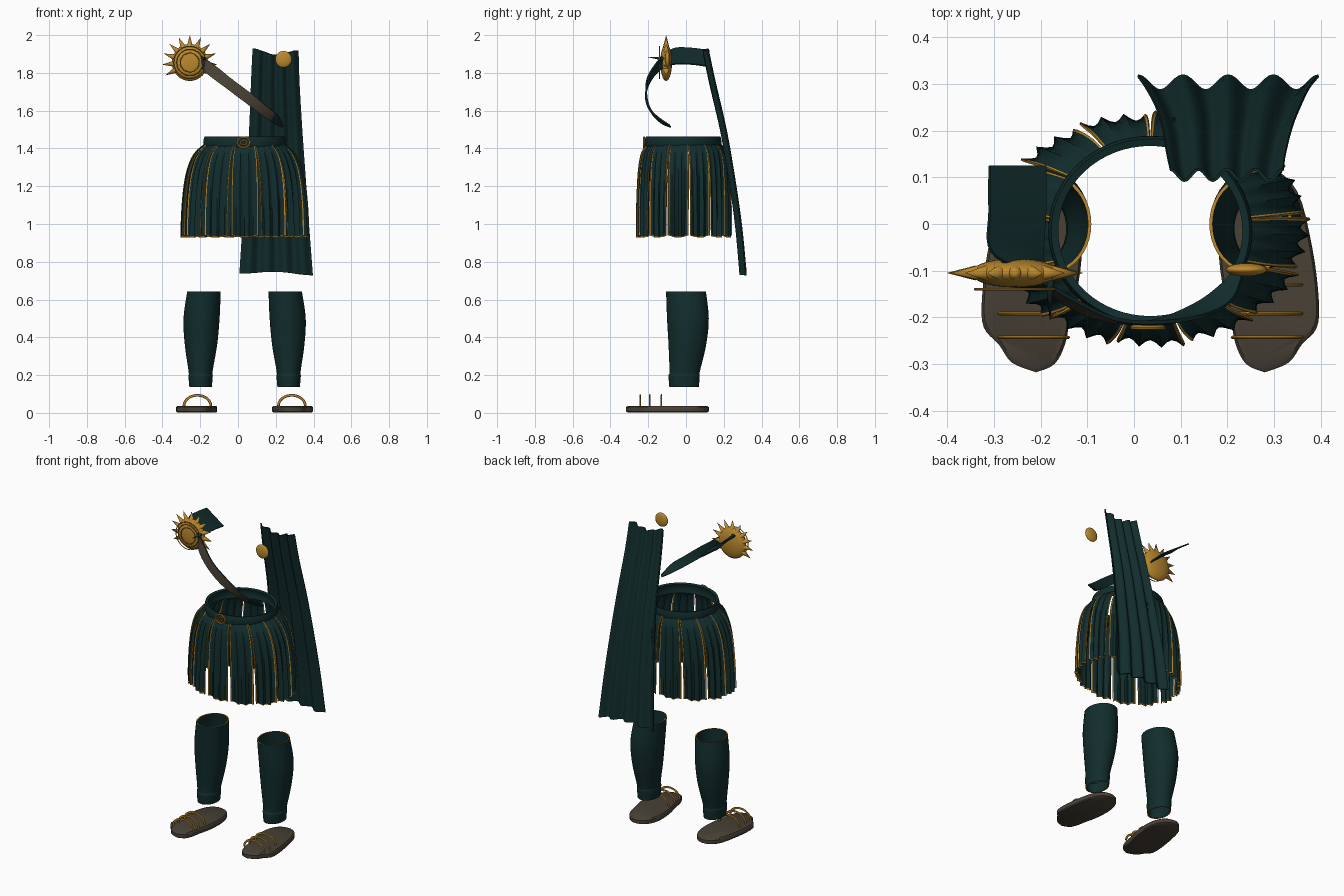
import bpy, bmesh, math
from mathutils import Vector, Matrix

if "Cube" in bpy.data.objects:
    bpy.data.objects.remove(bpy.data.objects["Cube"])

MID = 0.035          # mirror plane of the paired parts
TAU = 2 * math.pi


def material(name, rgb):
    m = bpy.data.materials.new(name)
    m.use_nodes = True
    m.diffuse_color = (*rgb, 1)
    m.node_tree.nodes["Principled BSDF"].inputs["Base Color"].default_value = (*rgb, 1)
    return m


TEAL = material("dark teal cloth", (0.006, 0.026, 0.026))
GOLD = material("gold", (0.5, 0.25, 0.028))
BROWN = material("brown leather", (0.065, 0.053, 0.037))


def finish(name, bm, mats, angle=40, solid=None):
    """Turn a bmesh into an object, thicken it and smooth it."""
    mesh = bpy.data.meshes.new(name)
    bm.to_mesh(mesh)
    bm.free()
    for m in mats:
        mesh.materials.append(m)
    ob = bpy.data.objects.new(name, mesh)
    bpy.context.collection.objects.link(ob)
    bpy.ops.object.select_all(action="DESELECT")
    ob.select_set(True)
    bpy.context.view_layer.objects.active = ob
    if solid:
        mod = ob.modifiers.new("thickness", "SOLIDIFY")
        for key, value in solid.items():
            setattr(mod, key, value)
        bpy.ops.object.modifier_apply(modifier=mod.name)
    bpy.ops.object.shade_smooth_by_angle(angle=math.radians(angle))
    return ob


def sample(rows, t):
    """Catmull-Rom through rows of equal length, t from 0 to 1."""
    s = t * (len(rows) - 1)
    i = min(int(s), len(rows) - 2)
    f = s - i
    a, b, c, d = (rows[max(0, min(len(rows) - 1, i + k))] for k in (-1, 0, 1, 2))
    return [q + f / 2 * (r - p + f * (2 * p - 5 * q + 4 * r - w + f * (3 * (q - r) + w - p)))
            for p, q, r, w in zip(a, b, c, d)]


def steps(n):
    return [i / n for i in range(n + 1)]


def surface(name, fn, us, vs, mats, thick, loop=False, rule=None, **solid):
    """Sheet of quads from fn(u, v), optionally closed along u."""
    bm = bmesh.new()
    if loop:
        us = us[:-1]
    grid = [[bm.verts.new(fn(u, v)) for v in vs] for u in us]
    for i in range(len(us) if loop else len(us) - 1):
        k = (i + 1) % len(us)
        for j in range(len(vs) - 1):
            f = bm.faces.new((grid[i][j], grid[k][j], grid[k][j + 1], grid[i][j + 1]))
            if rule:
                f.material_index = rule(i, j)
    return finish(name, bm, mats, solid=dict(thickness=thick, offset=0) | solid)


def ring(name, centre, rx, rz, tube, start=0, sweep=TAU, depth=None):
    """Gold ring or arch standing in the xz plane."""
    def point(u, v):
        a, b = start + sweep * u, TAU * v
        r = tube * math.cos(b)
        return (centre[0] + (rx + r) * math.cos(a), centre[1] + (depth or tube) * math.sin(b),
                centre[2] + (rz + r) * math.sin(a))
    bm = bmesh.new()
    n, m = 28, 8
    grid = [[bm.verts.new(point(i / n, j / m)) for j in range(m)] for i in range(n + 1)]
    for i in range(n):
        for j in range(m):
            k = (j + 1) % m
            bm.faces.new((grid[i][j], grid[i][k], grid[i + 1][k], grid[i + 1][j]))
    if sweep < TAU:
        bm.faces.new(grid[0])
        bm.faces.new(grid[-1][::-1])
    else:
        bmesh.ops.remove_doubles(bm, verts=bm.verts, dist=1e-5)
    bmesh.ops.recalc_face_normals(bm, faces=bm.faces)
    finish(name, bm, [GOLD])


def ball(name, centre, size):
    bm = bmesh.new()
    bmesh.ops.create_uvsphere(bm, u_segments=28, v_segments=16, radius=1)
    bmesh.ops.transform(bm, verts=bm.verts,
                        matrix=Matrix.Translation(centre) @ Matrix.Diagonal((*size, 1)))
    finish(name, bm, [GOLD])


def spike(name, base, tip, radius, mat):
    base, tip = Vector(base), Vector(tip)
    d = tip - base
    bm = bmesh.new()
    bmesh.ops.create_cone(bm, cap_ends=True, segments=12, radius1=radius, radius2=0, depth=d.length)
    bmesh.ops.transform(bm, verts=bm.verts, matrix=Matrix.Translation((base + tip) / 2)
                        @ d.to_track_quat("Z", "Y").to_matrix().to_4x4())
    finish(name, bm, [mat])


# Belt with a round buckle
def belt(u, v):
    a = TAU * u
    bulge = 0.006 * math.sin(math.pi * v)
    return (MID + (0.205 + bulge) * math.cos(a), -0.015 + (0.19 + bulge) * math.sin(a),
            1.4 + 0.06 * v)


surface("belt", belt, steps(64), steps(6), [TEAL], 0.016, loop=True)
ring("buckle_rim", (0.03, -0.222, 1.432), 0.033, 0.027, 0.005)
ring("buckle_centre", (0.03, -0.222, 1.432), 0.016, 0.013, 0.003)

# Skirt of pleated panels with gold edging: z, x radius, y radius
SKIRT = [(1.42, 0.212, 0.195), (1.375, 0.262, 0.222), (1.3, 0.297, 0.236), (1.2, 0.318, 0.243),
         (1.07, 0.33, 0.247), (0.94, 0.335, 0.248)]
PANELS = 13
edge_us = [0, 0.035] + [i / 12 for i in range(1, 12)] + [0.965, 1]
edge_vs = steps(14)[:-1] + [0.987, 1]
for n in range(PANELS):
    def panel(u, v, n=n):
        z, rx, ry = sample(SKIRT, v)
        a = -math.pi / 2 + TAU / PANELS * (n + (u - 0.5) * (0.98 - 0.1 * v))
        pleat = abs(math.sin(3 * math.pi * u))
        k = 1.01 - (0.02 + 0.05 * v) * pleat + 0.03 * (u - 0.5)
        return (MID + rx * k * math.cos(a), -0.012 + ry * k * math.sin(a),
                z - 0.012 * v * math.sin(math.pi * u))

    def trim(i, j):
        return int(i in (0, len(edge_us) - 2) or j == len(edge_vs) - 2)
    surface(f"skirt_panel_{n + 1}", panel, edge_us, edge_vs, [TEAL, GOLD], 0.005,
            rule=trim, material_offset_rim=1)

# Cape hanging from one shoulder: z, left x, right x, y
CAPE = [(1.915, 0.078, 0.32, 0.105), (1.75, 0.07, 0.325, 0.14), (1.5, 0.06, 0.34, 0.198),
        (1.25, 0.045, 0.358, 0.242), (1.0, 0.025, 0.376, 0.278), (0.745, 0.008, 0.396, 0.302)]


def cape(u, v):
    z, x0, x1, y = sample(CAPE, v)
    fold = math.cos(8 * math.pi * u)
    return (x0 + (x1 - x0) * u, y + (0.012 + 0.004 * v) * fold,
            z + 0.014 * math.cos(TAU * u) * (1 - 1.5 * v) - 0.01 * u)


surface("cape", cape, steps(48), steps(24), [TEAL], 0.006)

# Shoulder strap running into the chest sash: centre, then half-width vector
SASH = [(-0.25, 0.125, 1.875, -0.06, 0, 0.042), (-0.25, 0.03, 1.888, -0.06, 0, 0.042),
        (-0.25, -0.06, 1.888, -0.055, 0, 0.042), (-0.2, -0.115, 1.862, -0.01, 0, 0.035),
        (-0.14, -0.165, 1.815, 0.016, 0, 0.026), (-0.05, -0.205, 1.745, 0.016, 0, 0.024),
        (0.05, -0.21, 1.67, 0.016, 0, 0.024), (0.14, -0.185, 1.6, 0.014, -0.01, 0.022),
        (0.2, -0.145, 1.555, 0.012, -0.015, 0.02), (0.235, -0.085, 1.518, 0.004, -0.004, 0.006)]


def sash(u, v):
    row = sample(SASH, u)
    return Vector(row[:3]) + Vector(row[3:]) * (2 * v - 1)


surface("sash", sash, steps(54), steps(4), [BROWN, TEAL], 0.008,
        rule=lambda i, j: int(not 20 < i < 46), material_offset=1, material_offset_rim=1)

# Spiked sunburst brooch and the plain round pin
BX, BY, BZ = -0.255, -0.105, 1.855
ball("brooch_disc", (BX, BY, BZ), (0.095, 0.031, 0.098))
for k, r in enumerate((0.086, 0.07, 0.05)):
    ring(f"brooch_ring_{k + 1}", (BX, -0.14, BZ), r, r, 0.0025)
for k in range(11):
    a = math.radians(-28 + 23.6 * k)
    c, s = math.cos(a), math.sin(a)
    spike(f"brooch_spike_{k + 1}", (BX + 0.085 * c, BY, BZ + 0.085 * s),
          (BX + 0.147 * c, BY, BZ + 0.145 * s), 0.016, GOLD)
spike("brooch_thorn", (-0.18, -0.12, 1.875), (-0.18, -0.21, 1.885), 0.01, TEAL)
ball("cape_pin", (0.241, -0.098, 1.872), (0.044, 0.014, 0.044))

# Greave sections: z, x, y, x radius, y radius
GREAVE = [(0.643, -0.18, 0, 0.085, 0.102), (0.5, -0.193, 0.01, 0.092, 0.107),
          (0.36, -0.196, 0.007, 0.082, 0.096), (0.22, -0.198, -0.007, 0.06, 0.077),
          (0.195, -0.198, -0.01, 0.061, 0.079), (0.137, -0.198, -0.01, 0.056, 0.075)]
# Sole outline, clockwise from the toe
SOLE = [(-0.21, -0.318), (-0.262, -0.297), (-0.29, -0.258), (-0.322, -0.222), (-0.326, -0.16),
        (-0.312, -0.05), (-0.28, 0.07), (-0.22, 0.12), (-0.15, 0.1), (-0.113, 0.02),
        (-0.115, -0.1), (-0.137, -0.2), (-0.147, -0.255), (-0.17, -0.3), (-0.21, -0.318)]

for side, sign in (("right", 1), ("left", -1)):
    def flip(x, sign=sign):
        return MID + (x - MID) * sign

    def greave(u, v):
        z, cx, cy, rx, ry = sample(GREAVE, v)
        a = TAU * u
        return (flip(cx + rx * math.cos(a)), cy + ry * math.sin(a), z)
    surface(f"{side}_greave", greave, steps(40), steps(25), [TEAL, GOLD], 0.007, loop=True,
            material_offset_rim=1)

    # Sandal sole with a softened edge
    bm = bmesh.new()
    outline = [sample(SOLE, t) for t in steps(56)[:-1]]
    levels = []
    for z, k in ((0.002, 0.95), (0.008, 1), (0.03, 1), (0.037, 0.95)):
        levels.append([bm.verts.new((flip(-0.215 + (x + 0.215) * k), -0.1 + (y + 0.1) * k, z))
                       for x, y in outline])
    for low, high in zip(levels, levels[1:]):
        for i in range(len(low)):
            j = (i + 1) % len(low)
            bm.faces.new((low[i], low[j], high[j], high[i]))
    bm.faces.new(levels[0])
    bm.faces.new(levels[-1])
    bmesh.ops.recalc_face_normals(bm, faces=bm.faces)
    finish(f"{side}_sole", bm, [BROWN])

    # Arched straps across the foot
    for k, y in enumerate((-0.243, -0.192, -0.13)):
        ring(f"{side}_sandal_strap_{k + 1}", (flip(-0.215), y, 0.037), 0.071, 0.056, 0.007,
             0, math.pi, 0.004)
